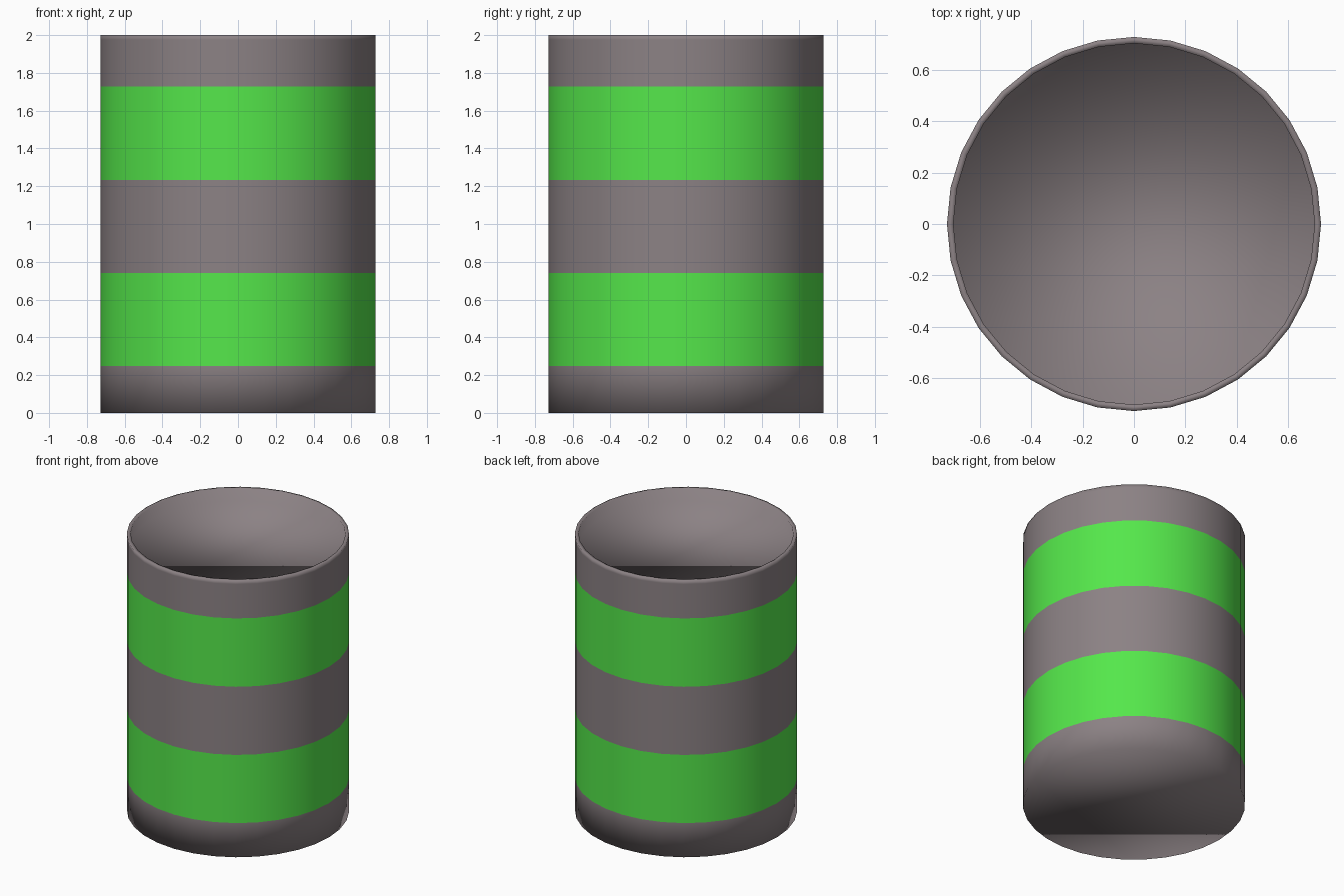
import bpy, bmesh, math

if "Cube" in bpy.data.objects:
    bpy.data.objects.remove(bpy.data.objects["Cube"])

SIDES = 32
R = 0.729


def material(name, color):
    m = bpy.data.materials.new(name)
    m.diffuse_color = color
    m.use_nodes = True
    m.node_tree.nodes["Principled BSDF"].inputs["Base Color"].default_value = m.diffuse_color
    return m


# Profile from bottom edge to recessed lid: (radius, height)
profile = [(R, 0.0), (R, 0.247), (R, 0.74), (R, 1.233), (R, 1.727),
           (R, 1.975), (R, 2.0), (R - 0.025, 2.0), (R - 0.025, 1.91)]
GREEN_SEGMENTS = (1, 3)

bm = bmesh.new()
rings = []
for r, z in profile:
    rings.append([bm.verts.new((r * math.cos(2 * math.pi * i / SIDES),
                                r * math.sin(2 * math.pi * i / SIDES), z))
                  for i in range(SIDES)])

# Barrel wall, painted bands and rim
for s in range(len(rings) - 1):
    lo, hi = rings[s], rings[s + 1]
    for i in range(SIDES):
        j = (i + 1) % SIDES
        face = bm.faces.new((lo[i], lo[j], hi[j], hi[i]))
        face.material_index = 1 if s in GREEN_SEGMENTS else 0

# Flat base and recessed lid
bm.faces.new(rings[0][::-1])
bm.faces.new(rings[-1])
for face in bm.faces:
    face.smooth = True

mesh = bpy.data.meshes.new("barrel")
bm.to_mesh(mesh)
bm.free()
mesh.materials.append(material("grey_metal", (0.26, 0.222, 0.232, 1)))
mesh.materials.append(material("green_paint", (0.09, 0.8, 0.07, 1)))
barrel = bpy.data.objects.new("barrel", mesh)
bpy.context.collection.objects.link(barrel)
